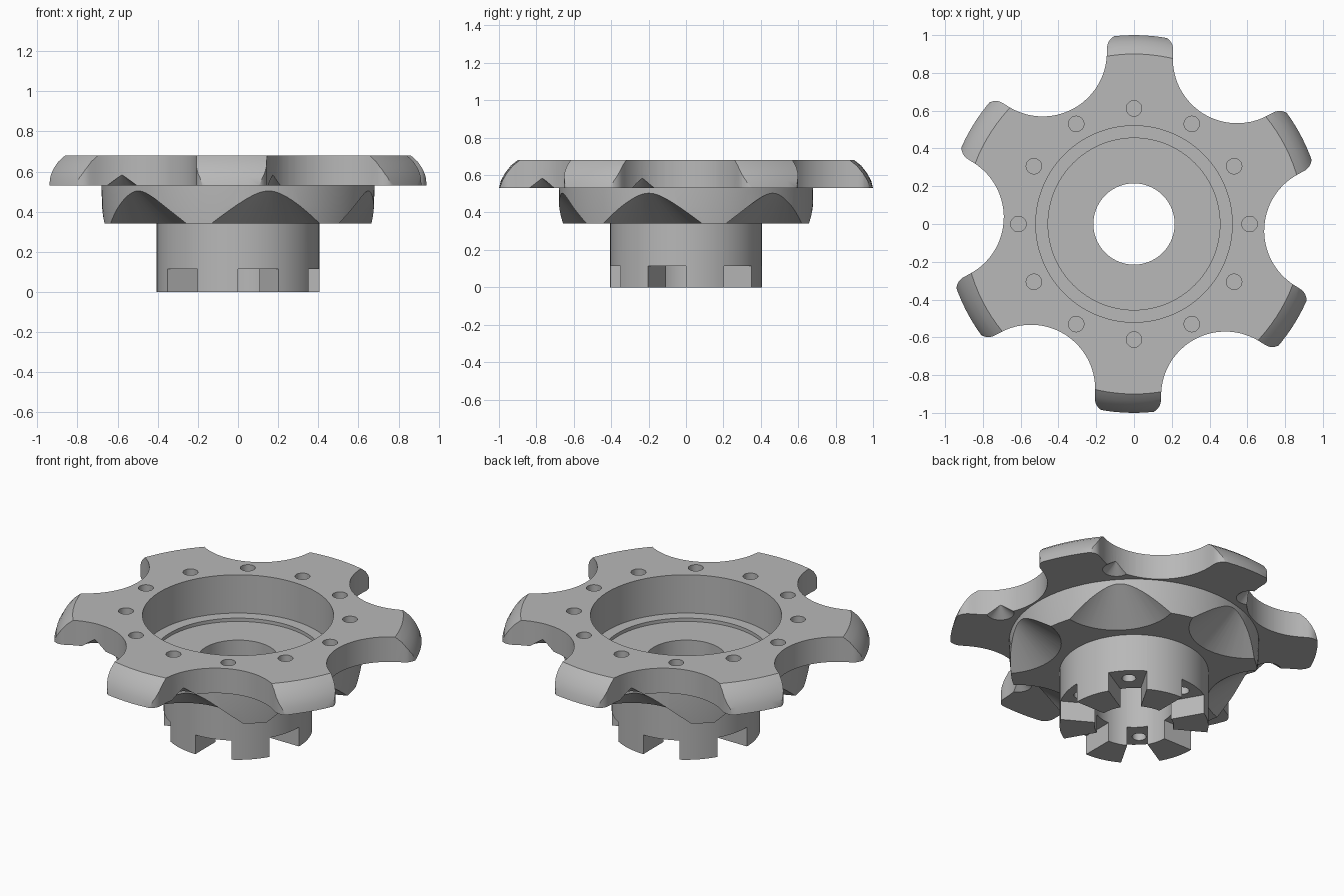
import bpy, bmesh, math
from math import sin, cos, radians, pi

cube = bpy.data.objects.get("Cube")
if cube:
    bpy.data.objects.remove(cube, do_unlink=True)

steel = bpy.data.materials.new("grey_steel")
steel.use_nodes = True
GREY = (0.48, 0.48, 0.48, 1)
steel.diffuse_color = GREY
steel.node_tree.nodes["Principled BSDF"].inputs["Base Color"].default_value = GREY


def finish(name, bm):
    bmesh.ops.recalc_face_normals(bm, faces=bm.faces)
    mesh = bpy.data.meshes.new(name)
    bm.to_mesh(mesh)
    bm.free()
    mesh.materials.append(steel)
    ob = bpy.data.objects.new(name, mesh)
    bpy.context.collection.objects.link(ob)
    return ob


def lathe(name, profile, steps=120):
    """Turn a closed (radius, height) profile about z."""
    bm = bmesh.new()
    rings = [[bm.verts.new((r * cos(2 * pi * i / steps), r * sin(2 * pi * i / steps), z))
              for r, z in profile] for i in range(steps)]
    n = len(profile)
    for i in range(steps):
        a, b = rings[i], rings[(i + 1) % steps]
        for j in range(n):
            k = (j + 1) % n
            bm.faces.new((a[j], b[j], b[k], a[k]))
    return finish(name, bm)


def prism(bm, points, z0, z1):
    low = [bm.verts.new((x, y, z0)) for x, y in points]
    high = [bm.verts.new((x, y, z1)) for x, y in points]
    bm.faces.new(low)
    bm.faces.new(high)
    for i in range(len(points)):
        j = (i + 1) % len(points)
        bm.faces.new((low[i], low[j], high[j], high[i]))


def turned(points, degrees):
    a = radians(degrees)
    return [(x * cos(a) - y * sin(a), x * sin(a) + y * cos(a)) for x, y in points]


def circle(cx, radius, steps=24):
    return [(cx + radius * cos(2 * pi * i / steps), radius * sin(2 * pi * i / steps))
            for i in range(steps)]


def cutter_ring(name, points, z0, z1, start, count):
    bm = bmesh.new()
    for k in range(count):
        prism(bm, turned(points, start + k * 360 / count), z0, z1)
    return finish(name, bm)


def cut(target, tool):
    mod = target.modifiers.new("cut", "BOOLEAN")
    mod.operation = "DIFFERENCE"
    mod.solver = "EXACT"
    mod.object = tool
    bpy.context.view_layer.objects.active = target
    bpy.ops.object.modifier_apply(modifier=mod.name)


# Lobed flange and stepped, bored hub
flange = lathe("lobed_flange", [(.52, .53), (1, .53), (.99, .57), (.968, .61),
                                (.937, .65), (.9, .68), (.52, .68)])
hub = lathe("stepped_hub", [(.215, 0), (.405, 0), (.405, .34), (.67, .34), (.678, .43),
                            (.68, .53), (.52, .53), (.52, .45), (.455, .45),
                            (.455, .43), (.215, .43)])

# Scallop outline: round gullet, then rounded lobe corners on both sides
R, MID, END = .34, 1.03, radians(59.5)
arc = [(MID - R * cos(a), R * sin(a)) for a in [END * i / 16 for i in range(17)]]
tx, ty = cos(pi / 6), sin(pi / 6)
ex, ey = arc[-1]
ROUND, STRAIGHT = .07, .04
cx, cy = ex + STRAIGHT * tx - ROUND * ty, ey + STRAIGHT * ty + ROUND * tx
half = list(arc)
for i in range(9):
    a = pi / 2 * i / 8
    half.append((cx + ROUND * (ty * cos(a) + tx * sin(a)),
                 cy + ROUND * (-tx * cos(a) + ty * sin(a))))
half.append((half[-1][0] + .2 * tx, half[-1][1] + .2 * ty))
scallop = half + [(x, -y) for x, y in reversed(half[1:])]
scallops = cutter_ring("scallop_cutters", scallop, .4, .8, 58, 6)

# Bolt holes in the flange, and holes above the drive slots
bolt_holes = cutter_ring("bolt_hole_cutters", circle(.612, .041), .58, .8, 0, 12)
slot_holes = cutter_ring("slot_hole_cutters", circle(.32, .038), .08, .25, 45, 6)

# Drive slots with radial walls
edge = radians(15)
wedge = [(r * cos(s * edge), s * r * sin(edge)) for r, s in ((.1, -1), (.6, -1), (.6, 1), (.1, 1))]
slots = cutter_ring("slot_cutters", wedge, -.1, .115, 45, 6)

# Conical chip pockets under the flange
bm = bmesh.new()
APEX, FLOOR, WIDTH = .585, .33, .345
for k in range(6):
    ring = [bm.verts.new((x, y, FLOOR)) for x, y in turned(circle(.79, WIDTH, 64), 43 + 60 * k)]
    x, y = turned([(.79, 0)], 43 + 60 * k)[0]
    tip = bm.verts.new((x, y, APEX))
    bm.faces.new(ring)
    for i in range(64):
        bm.faces.new((ring[i], ring[(i + 1) % 64], tip))
pockets = finish("pocket_cutters", bm)

for tool in (scallops, bolt_holes, pockets):
    cut(flange, tool)
for tool in (slots, slot_holes, pockets):
    cut(hub, tool)
for tool in (scallops, bolt_holes, pockets, slots, slot_holes):
    bpy.data.objects.remove(tool, do_unlink=True)

# Smooth shading with sharp machined edges
bpy.ops.object.select_all(action="DESELECT")
for ob in (flange, hub):
    ob.select_set(True)
bpy.context.view_layer.objects.active = hub
bpy.ops.object.shade_smooth_by_angle(angle=radians(30))
